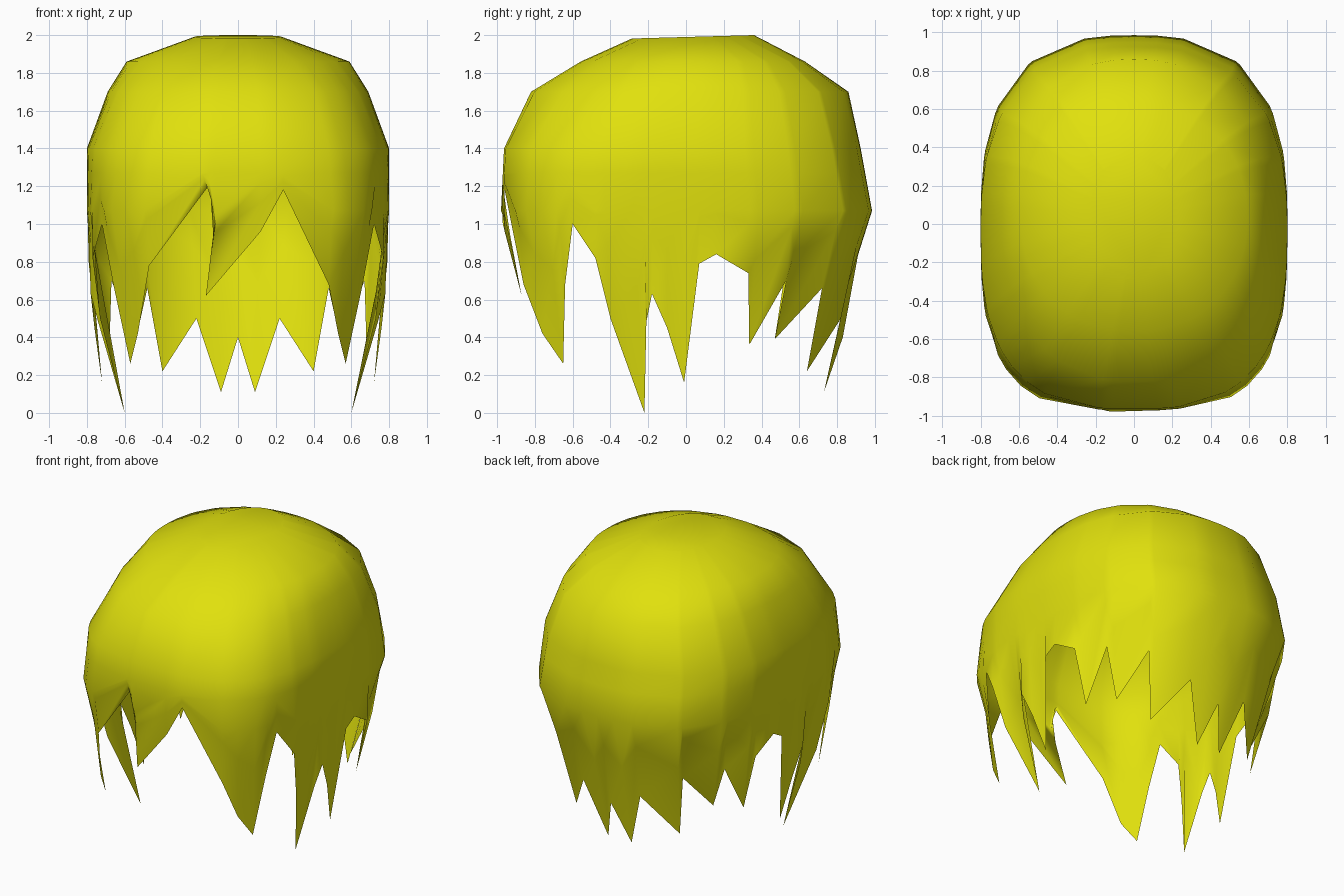
import bpy, bmesh, math

if "Cube" in bpy.data.objects:
    bpy.data.objects.remove(bpy.data.objects["Cube"])

mat = bpy.data.materials.new("yellow hair")
mat.diffuse_color = (0.75, 0.75, 0.004, 1)
mat.use_nodes = True
mat.node_tree.nodes["Principled BSDF"].inputs["Base Color"].default_value = mat.diffuse_color

# Shell sections: height, half width, front y, back y, front and back squareness
LEVELS = [(0.0, .68, -.70, .70, 2.8, 2.4), (0.4, .76, -.80, .83, 3.0, 2.5),
          (0.7, .785, -.90, .91, 3.2, 2.6), (1.07, .80, -.98, .985, 3.2, 2.7),
          (1.4, .80, -.965, .925, 2.8, 2.5), (1.7, .69, -.825, .86, 2.3, 2.3),
          (1.86, .59, -.56, .63, 2.2, 2.2), (1.99, .23, -.29, .36, 2.2, 2.2)]


def shell(angle, z):
    """Point on the rounded-box shell at a direction and height."""
    for lo, hi in zip(LEVELS, LEVELS[1:]):
        if z <= hi[0]:
            break
    t = (z - lo[0]) / (hi[0] - lo[0])
    a, f, b, nf, nb = (lo[k] + (hi[k] - lo[k]) * t for k in range(1, 6))
    cy, h = (f + b) / 2, (b - f) / 2
    c, s = math.cos(angle), math.sin(angle)
    n = nf if s < 0 else nb
    r = ((abs(c) / a) ** n + (abs(s) / h) ** n) ** (-1 / n)
    return (r * c, cy + r * s, z)


# Ragged lower edge: the fringe, then one side from front to back
fringe = [(-.15, -.96, 1.21), (-.12, -.97, 1.0), (-.17, -.87, .62),
          (.12, -.96, .96), (.24, -.96, 1.18)]
side = [(.48, -.86, .68), (.53, -.76, .42), (.57, -.65, .26), (.66, -.64, .68),
        (.72, -.60, 1.0), (.77, -.48, .82), (.73, -.40, .50), (.60, -.22, 0.0),
        (.74, -.21, .48), (.78, -.18, .63), (.76, -.10, .45), (.72, -.01, .16),
        (.79, .07, .79), (.79, .16, .84), (.77, .33, .74), (.68, .335, .36),
        (.67, .53, .70), (.54, .47, .39), (.48, .72, .66), (.40, .64, .22),
        (.22, .82, .50), (.09, .73, .11)]
left = [(-x, y, z) for x, y, z in reversed(side)]
left[-1] = (-.47, -.87, .78)
edge = fringe + side + [(0, .83, .40)] + left


def direction(p):
    return (math.atan2(p[1], p[0]) + math.pi / 2 + .26) % (2 * math.pi)


angles = [a - math.pi / 2 - .26 for a in sorted(direction(p) for p in edge)]

# Hair shell: ragged edge, two rows following it, then the crown rows
bm = bmesh.new()
TOP = 1.27
rows = [[bm.verts.new(p) for p in edge]]
for part, keep in ((.5, .25), (.84, 0)):
    row = []
    for a, p in zip(angles, edge):
        z = p[2] + (TOP - p[2]) * part
        if keep == 0 and p[2] < .9:
            z = 1.07
        q = shell(a, z)
        row.append(bm.verts.new((q[0] + (p[0] - q[0]) * keep,
                                 q[1] + (p[1] - q[1]) * keep, z)))
    rows.append(row)
for z in (TOP, 1.4, 1.7, 1.86, 1.99):
    row = []
    for a in angles:
        x, y, zz = shell(a, z)
        row.append(bm.verts.new((x, y, zz + (.028 * y if z > 1.9 else 0))))
    rows.append(row)
n = len(edge)
for lo, hi in zip(rows, rows[1:]):
    for i in range(n):
        j = (i + 1) % n
        bm.faces.new((lo[i], lo[j], hi[j], hi[i]))
bm.faces.new(rows[-1])
for f in bm.faces:
    f.smooth = True

me = bpy.data.meshes.new("hair")
bm.to_mesh(me)
bm.free()
me.materials.append(mat)
ob = bpy.data.objects.new("hair", me)
bpy.context.collection.objects.link(ob)
